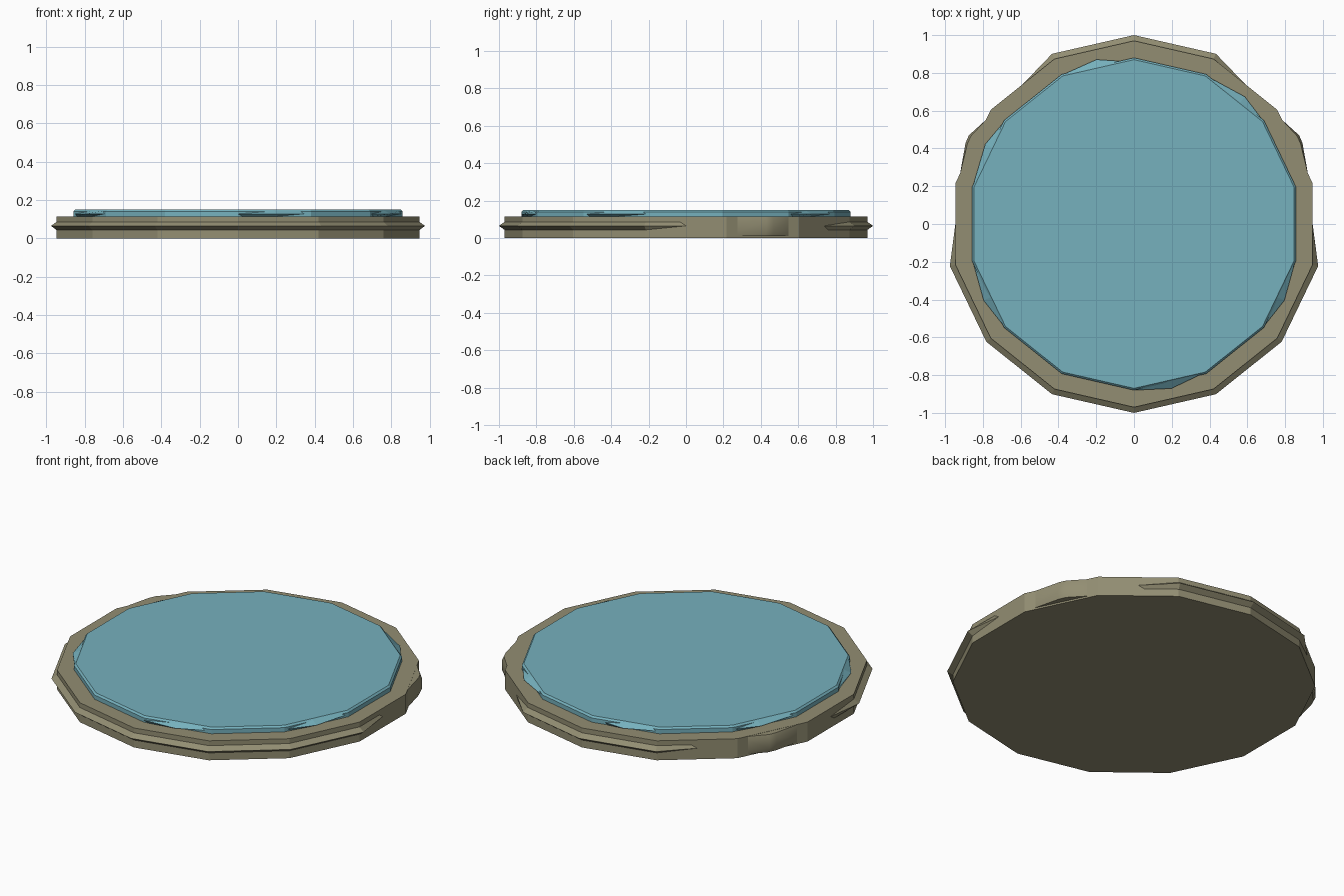
import bpy
import bmesh
import math
from mathutils import Vector

SIDES = 14
cube = bpy.data.objects.get("Cube")
if cube:
    bpy.data.objects.remove(cube, do_unlink=True)


def make_material(name, color):
    mat = bpy.data.materials.new(name)
    mat.use_nodes = True
    mat.diffuse_color = color
    mat.node_tree.nodes["Principled BSDF"].inputs["Base Color"].default_value = color
    return mat


stone = make_material("olive stone", (0.29, 0.27, 0.17, 1))
water = make_material("teal water", (0.18, 0.44, 0.51, 1))


def corner(k, radius):
    a = 2 * math.pi * k / SIDES
    return Vector((math.sin(a) * radius, math.cos(a) * radius, 0))


def on_rim(t, radius, z, out=0.0):
    """Point on the polygon outline at step t, pushed outward from its edge."""
    k = math.floor(t)
    p = corner(k, radius).lerp(corner(k + 1, radius), t - k)
    p += corner(k + 0.5, out)
    p.z = z
    return p


def loft(name, rings, mat, closed=True):
    """Skin a row of equal cross-sections and cap both ends."""
    bm = bmesh.new()
    rows = [[bm.verts.new(p) for p in ring] for ring in rings]
    n = len(rows[0])
    for a, b in zip(rows, rows[1:]):
        for i in range(n):
            j = (i + 1) % n
            bm.faces.new((a[i], a[j], b[j], b[i]))
    if closed:
        bm.faces.new(rows[0])
        bm.faces.new(rows[-1])
    bmesh.ops.remove_doubles(bm, verts=bm.verts, dist=0.0001)
    bmesh.ops.recalc_face_normals(bm, faces=bm.faces)
    mesh = bpy.data.meshes.new(name)
    bm.to_mesh(mesh)
    bm.free()
    mesh.materials.append(mat)
    obj = bpy.data.objects.new(name, mesh)
    bpy.context.collection.objects.link(obj)
    return obj


def disc(name, profile, mat):
    rings = [[corner(k, r) + Vector((0, 0, z)) for k in range(SIDES)] for r, z in profile]
    return loft(name, rings, mat)


# Stone base and raised water surface
disc("stone_base", [(0.97, 0), (0.97, 0.115)], stone)
disc("water_surface", [(0.88, 0.11), (0.88, 0.14), (0.87, 0.15)], water)


# Thin ridges around the wall, fading out beside the bumps
def ridge(name, steps):
    rings = []
    for t in steps:
        tip = 0.97 if t in (steps[0], steps[-1]) else 1.0
        rings.append([on_rim(t, 0.965, 0.09), on_rim(t, tip, 0.065), on_rim(t, 0.965, 0.04)])
    loft(name, rings, stone)


ridge("back_ridge", [-1.5, -1, 0, 1, 1.5])
ridge("front_ridge", [3.5, 4, 5, 6, 7, 8, 9, 10, 10.5])

# Rounded bumps on the left and right walls
section = [(-0.4, 0.114), (0.75, 0.114), (1, 0.09), (1, 0.035), (0.75, 0.01), (-0.4, 0.01)]
for side, name in ((1, "left_bump"), (-1, "right_bump")):
    rings = []
    for t, depth in ((2.15, 0.002), (2.4, 0.046), (2.5, 0.044), (2.85, 0.002)):
        ring = [on_rim(t, 0.97, z, depth * d) for d, z in section]
        for p in ring:
            p.x *= side
        rings.append(ring)
    bump = loft(name, rings, stone)
    bump.select_set(True)
    bpy.context.view_layer.objects.active = bump
    bpy.ops.object.shade_smooth_by_angle(angle=math.radians(50))
    bump.select_set(False)

# Small wedges of water spilling past the edge: start, tip and end steps
spills = [(-0.95, -0.5, -0.2), (1.1, 1.6, 1.95), (4.05, 4.55, 4.95),
          (6.1, 6.5, 7), (9.05, 9.45, 9.95), (11.05, 11.6, 11.95)]
for i, (start, tip, end) in enumerate(spills):
    rings = []
    for t, out in ((start, 0), (tip, 0.035), (end, 0)):
        rings.append([on_rim(t, 0.875, 0.145), on_rim(t, 0.88, 0.128, out),
                      on_rim(t, 0.875, 0.112)])
    loft(f"water_spill_{i + 1}", rings, water)
